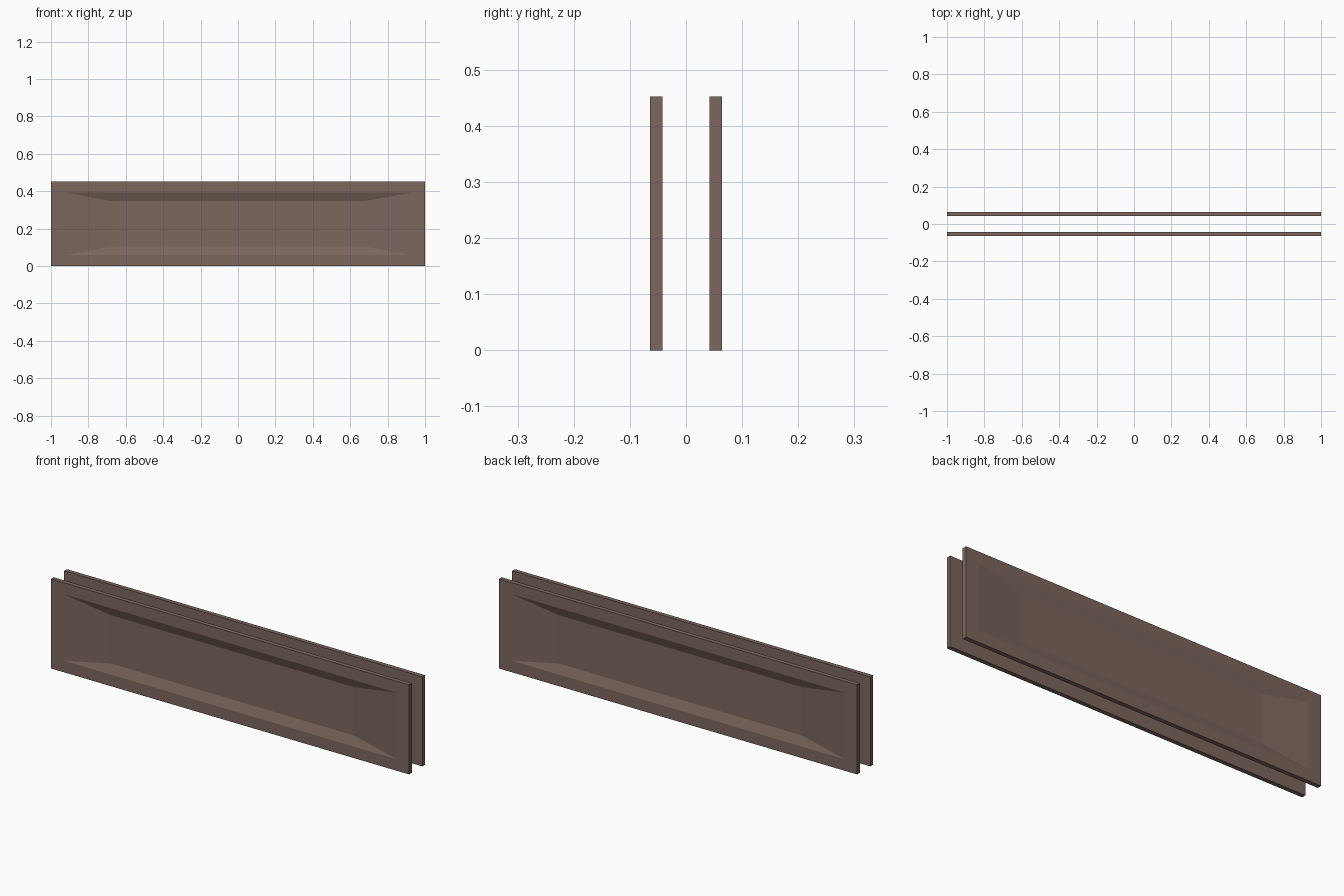
import bpy
import bmesh

cube = bpy.data.objects.get("Cube")
if cube:
    bpy.data.objects.remove(cube, do_unlink=True)

HALF_LENGTH, HEIGHT, THICKNESS = 1.0, 0.452, 0.022
OUTER_Y = 0.064
MID_Z = HEIGHT / 2

# Brown wood
wood = bpy.data.materials.new("brown_wood")
wood.use_nodes = True
colour = (0.2, 0.135, 0.11, 1)
wood.diffuse_color = colour
wood.node_tree.nodes["Principled BSDF"].inputs["Base Color"].default_value = colour


def inset_to(bm, face, half_x, half_z, y):
    """Inset a face and place its new rectangular border."""
    bmesh.ops.inset_individual(bm, faces=[face], thickness=0.02)
    for v in face.verts:
        v.co.x = half_x if v.co.x > 0 else -half_x
        v.co.z = MID_Z + (half_z if v.co.z > MID_Z else -half_z)
        v.co.y = y


def make_panel(name, side):
    """Board with a sloping sunken field on its outward face."""
    bm = bmesh.new()
    bmesh.ops.create_cube(bm, size=1)
    for v in bm.verts:
        v.co.x *= 2 * HALF_LENGTH
        v.co.y = v.co.y * THICKNESS + side * (OUTER_Y - THICKNESS / 2)
        v.co.z = v.co.z * HEIGHT + MID_Z
    bm.normal_update()
    face = max(bm.faces, key=lambda f: f.normal.y * side)
    inset_to(bm, face, 0.93, 0.168, side * OUTER_Y)
    inset_to(bm, face, 0.68, 0.122, side * (OUTER_Y - 0.018))
    bmesh.ops.recalc_face_normals(bm, faces=bm.faces)
    mesh = bpy.data.meshes.new(name)
    bm.to_mesh(mesh)
    bm.free()
    mesh.materials.append(wood)
    bpy.context.collection.objects.link(bpy.data.objects.new(name, mesh))


# Matching pair of boards facing away from each other
for name, side in (("front_panel", -1), ("back_panel", 1)):
    make_panel(name, side)
